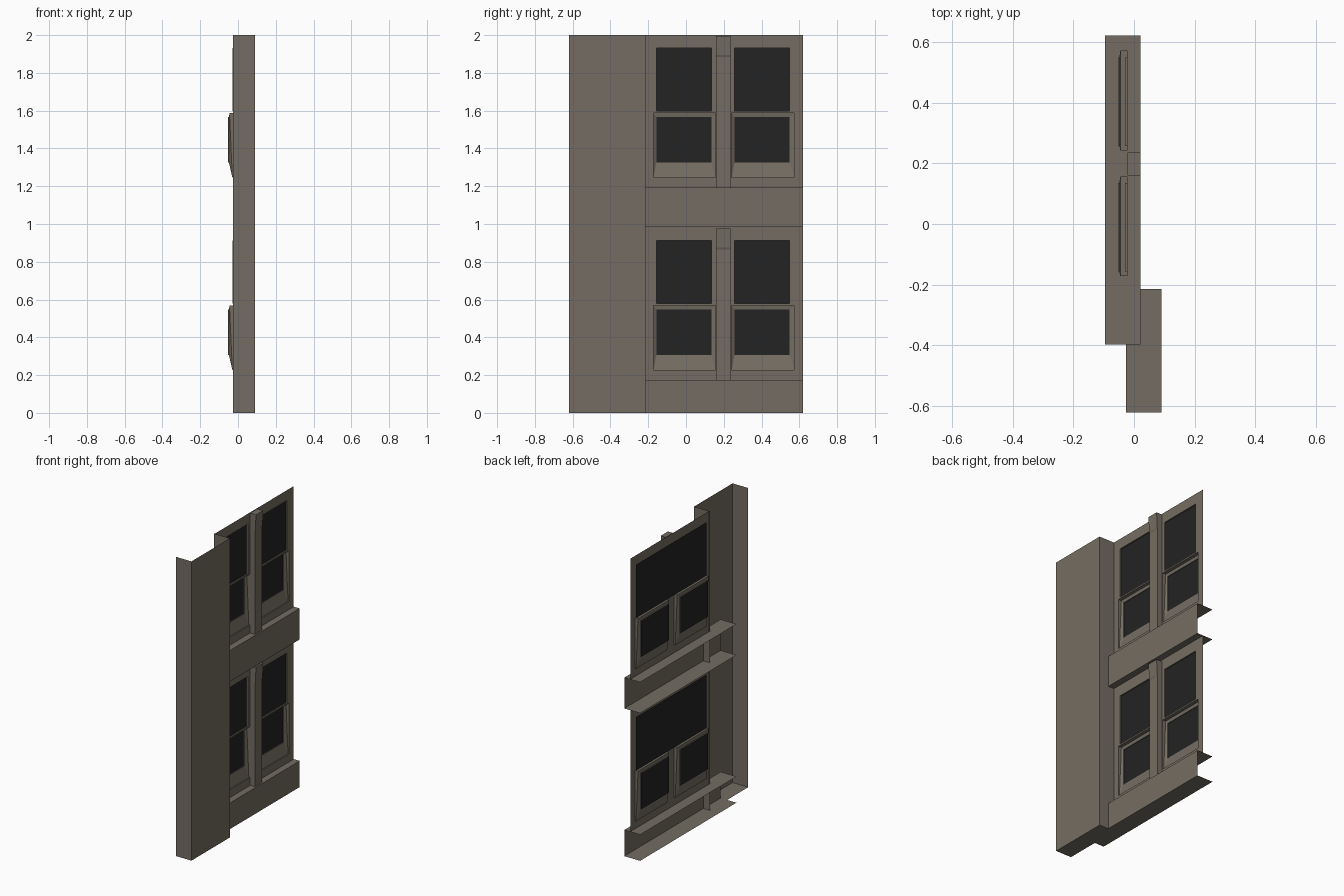
import bpy
import bmesh

cube = bpy.data.objects.get("Cube")
if cube:
    bpy.data.objects.remove(cube, do_unlink=True)


def material(name, color):
    m = bpy.data.materials.new(name)
    m.use_nodes = True
    m.diffuse_color = color
    m.node_tree.nodes["Principled BSDF"].inputs["Base Color"].default_value = color
    return m


STONE = material("taupe stone", (0.175, 0.152, 0.122, 1))
GLASS = material("dark glass", (0.017, 0.017, 0.017, 1))


def finish(name, bm, mats):
    bmesh.ops.remove_doubles(bm, verts=bm.verts, dist=0.0001)
    mesh = bpy.data.meshes.new(name)
    bm.to_mesh(mesh)
    bm.free()
    for m in mats:
        mesh.materials.append(m)
    ob = bpy.data.objects.new(name, mesh)
    bpy.context.scene.collection.objects.link(ob)
    return ob


def face(bm, points, mat=0):
    f = bm.faces.new([bm.verts.new(p) for p in points])
    f.material_index = mat
    return f


def sweep(bm, profile, z0, z1):
    """Raise an open plan profile into vertical sheets."""
    for (xa, ya), (xb, yb) in zip(profile, profile[1:]):
        face(bm, [(xa, ya, z0), (xb, yb, z0), (xb, yb, z1), (xa, ya, z1)])


def ring(x_bottom, x_top, y0, y1, z0, z1):
    return [(x_bottom, y0, z0), (x_bottom, y1, z0), (x_top, y1, z1), (x_top, y0, z1)]


def loft(bm, rings):
    for a, b in zip(rings, rings[1:]):
        for i in range(4):
            j = (i + 1) % 4
            if a[i] != b[i] or a[j] != b[j]:
                face(bm, [a[i], a[j], b[j], b[i]])


PITCH = 1.019       # storey height
WALL = -0.022       # wall plane
Y_END = 0.62
BAY = 0.414         # distance between the two windows
GLASS_Y = (-0.157, 0.135)
SASH_Y = (-0.172, 0.157)

# Broad pillar, open at the back and top
bm = bmesh.new()
plan = [(-0.026, -0.62), (0.09, -0.62), (0.09, -0.214), (-0.026, -0.214)]
sweep(bm, plan, 0, 2)
face(bm, [(x, y, 0) for x, y in reversed(plan)])
finish("pillar", bm, [STONE])

# Spandrel channels: a front sheet with a ledge above and below
for name, z0, z1 in (("lower_spandrel", 0, 0.175), ("upper_spandrel", 0.987, 1.194)):
    bm = bmesh.new()
    path = [(-0.095, z0), (0.022, z0), (0.022, z1), (-0.095, z1)]
    for (xa, za), (xb, zb) in zip(path, path[1:]):
        face(bm, [(xa, -0.397, za), (xa, Y_END, za), (xb, Y_END, zb), (xb, -0.397, zb)])
    finish(name, bm, [STONE])

for storey, base, top in (("lower", 0, 0.987), ("upper", PITCH, 2)):
    sill, sash_top = base + 0.228, base + 0.568
    pane_low, pane_top = base + 0.578, base + 0.912

    # Wall sheet with openings left out of a grid
    ys = [-0.214, Y_END]
    for shift in (0, BAY):
        ys += [y + shift for y in SASH_Y + GLASS_Y]
    ys.sort()
    zs = [base + 0.175, sill, sash_top, pane_low, pane_top, top]
    bm = bmesh.new()
    for ya, yb in zip(ys, ys[1:]):
        for row, (za, zb) in enumerate(zip(zs, zs[1:])):
            y = (ya + yb) / 2
            in_sash = any(SASH_Y[0] < y - s < SASH_Y[1] for s in (0, BAY))
            in_pane = any(GLASS_Y[0] < y - s < GLASS_Y[1] for s in (0, BAY))
            if (row == 1 and in_sash) or (row == 3 and in_pane):
                continue
            face(bm, ring(WALL, WALL, ya, yb, za, zb))
    finish(storey + "_window_wall", bm, [STONE])

    # Dark sheet behind both upper panes
    bm = bmesh.new()
    face(bm, ring(-0.03, -0.03, SASH_Y[0], SASH_Y[1] + BAY, sash_top, pane_top + 0.012))
    finish(storey + "_upper_glass", bm, [GLASS])

    for side, shift in (("front", 0), ("rear", BAY)):
        sy = [y + shift for y in SASH_Y]
        gy = [y + shift for y in GLASS_Y]
        # Reveal of the upper pane
        bm = bmesh.new()
        loft(bm, [ring(x, x, *gy, pane_low, pane_top) for x in (WALL, -0.03)])
        finish(f"{storey}_{side}_pane_reveal", bm, [STONE])
        # Lower sash with sloping sill and recessed glass
        bm = bmesh.new()
        low, high = base + 0.306, base + 0.547
        pane = ring(-0.053, -0.053, *gy, low, high)
        loft(bm, [ring(WALL, WALL, *sy, sill, sash_top),
                  ring(-0.03, -0.045, *sy, sill, sash_top),
                  ring(-0.048, -0.048, *gy, low, high), pane])
        face(bm, pane, 1)
        finish(f"{storey}_{side}_lower_sash", bm, [STONE, GLASS])

    # Mullion shaft with a wedge bracket at its head
    bm = bmesh.new()
    y0, y1 = 0.16, 0.236
    head = base + 0.976
    sweep(bm, [(WALL, y0), (0.012, y0), (0.012, y1), (WALL, y1)], base + 0.175, head)
    face(bm, [(WALL, y0, head), (0.012, y0, head), (0.012, y1, head), (WALL, y1, head)])
    finish(storey + "_mullion", bm, [STONE])
    bm = bmesh.new()
    rings = [ring(0.012, 0.012, y0, y1, base + 0.865, head),
             ring(0.016, 0.021, y0, y1, base + 0.875, head)]
    loft(bm, rings)
    face(bm, rings[1])
    finish(storey + "_mullion_bracket", bm, [STONE])
